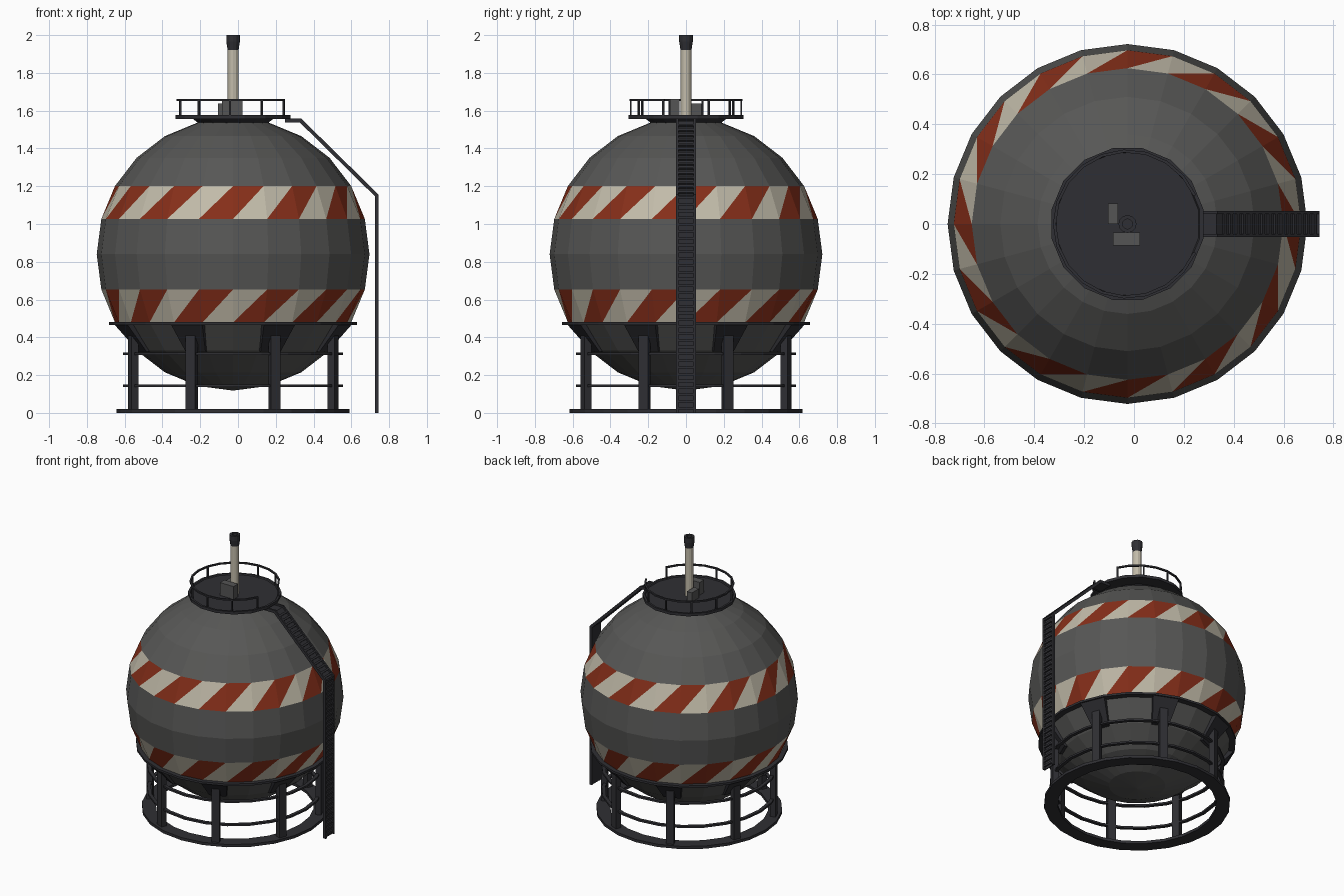
import bpy, bmesh, math
from mathutils import Vector, Matrix

if "Cube" in bpy.data.objects:
    bpy.data.objects.remove(bpy.data.objects["Cube"])

CX = -0.026  # tank axis


def material(name, rgb):
    m = bpy.data.materials.new(name)
    m.diffuse_color = (*rgb, 1)
    m.use_nodes = True
    m.node_tree.nodes["Principled BSDF"].inputs["Base Color"].default_value = m.diffuse_color
    return m


GREY = material("tank_grey", (0.095, 0.095, 0.092))
DARK = material("dark_steel", (0.028, 0.028, 0.033))
BOX = material("box_grey", (0.09, 0.09, 0.09))
RED = material("stripe_red", (0.24, 0.028, 0.01))
CREAM = material("stripe_cream", (0.54, 0.5, 0.4))


def finish(name, bm, mats):
    bmesh.ops.remove_doubles(bm, verts=bm.verts, dist=1e-5)
    bmesh.ops.recalc_face_normals(bm, faces=bm.faces)
    me = bpy.data.meshes.new(name)
    bm.to_mesh(me)
    bm.free()
    for m in mats:
        me.materials.append(m)
    ob = bpy.data.objects.new(name, me)
    bpy.context.collection.objects.link(ob)
    return ob


def lathe(name, profile, n, mat, start=0.0, sweep=360.0):
    """Turn a closed (r, z) profile about the tank axis, fully or as an arc."""
    bm = bmesh.new()
    full = sweep >= 360
    rows = []
    for i in range(n if full else n + 1):
        a = math.radians(start + sweep * i / n)
        rows.append([bm.verts.new((CX + r * math.cos(a), r * math.sin(a), z)) for r, z in profile])
    m = len(profile)
    for i in range(n):
        p, q = rows[i], rows[(i + 1) % len(rows)]
        for j in range(m):
            k = (j + 1) % m
            if profile[j][0] or profile[k][0]:
                bm.faces.new((p[j], q[j], q[k], p[k]))
    if not full:
        bm.faces.new(rows[0])
        bm.faces.new(rows[-1])
    bmesh.ops.dissolve_degenerate(bm, dist=1e-6, edges=bm.edges)
    return finish(name, bm, [mat])


def ring(name, r0, r1, z0, z1, n=24, mat=DARK, **kw):
    return lathe(name, [(r0, z0), (r1, z0), (r1, z1), (r0, z1)], n, mat, **kw)


def box(name, lo, hi, mat, matrix=None):
    bm = bmesh.new()
    bmesh.ops.create_cube(bm, size=1)
    lo, hi = Vector(lo), Vector(hi)
    for v in bm.verts:
        v.co = Vector(lo[i] + (hi[i] - lo[i]) * (v.co[i] + 0.5) for i in range(3))
    if matrix:
        bm.transform(matrix)
    return finish(name, bm, [mat])


def spin(deg):
    return Matrix.Translation((CX, 0, 0)) @ Matrix.Rotation(math.radians(deg), 4, 'Z')


# Spherical tank: 24 x 12 facets, two bands split into slanted stripes
R, ZC, N = 0.722, 0.84, 24
bm = bmesh.new()
grid = []
for j in range(13):
    lat = math.radians(-90 + 15 * j)
    rr = R * math.cos(lat) if 0 < j < 12 else 0
    grid.append([bm.verts.new((CX + rr * math.cos(math.radians(15 * k - 90)),
                               rr * math.sin(math.radians(15 * k - 90)),
                               ZC + R * math.sin(lat))) for k in range(N)])
for j in range(12):
    for k in range(N):
        k2 = (k + 1) % N
        a, b, c, d = grid[j][k], grid[j][k2], grid[j + 1][k2], grid[j + 1][k]
        if j in (4, 7):
            odd = (k + (j == 4)) % 2
            bm.faces.new((a, c, d)).material_index = 2 if odd else 1
            bm.faces.new((a, b, c)).material_index = 1 if odd else 2
        elif j == 0:
            bm.faces.new((a, c, d))
        elif j == 11:
            bm.faces.new((a, b, d))
        else:
            bm.faces.new((a, b, c, d))
finish("tank", bm, [GREY, RED, CREAM])

# Base rings and hoops
ring("foot_ring", 0.525, 0.617, 0.0, 0.02)
ring("lower_hoop", 0.558, 0.582, 0.137, 0.15)
ring("upper_hoop", 0.558, 0.582, 0.307, 0.32)
ring("support_ring", 0.595, 0.656, 0.465, 0.48)

# Eight legs, each with a flared pad against the tank
for i in range(8):
    m = spin(22.5 + 45 * i)
    box(f"leg_{i}", (0.553, -0.027, 0.005), (0.592, 0.027, 0.41), DARK, m)
    bm = bmesh.new()
    quads = []
    for r, z, w in ((0.52, 0.325, 0.057), (0.645, 0.47, 0.09)):
        quads.append([bm.verts.new((r + dr, s * w, z))
                      for dr, s in ((0, -1), (0, 1), (-0.05, 1), (-0.05, -1))])
    for k in range(4):
        bm.faces.new((quads[0][k], quads[0][(k + 1) % 4], quads[1][(k + 1) % 4], quads[1][k]))
    bm.faces.new(quads[0])
    bm.faces.new(quads[1])
    bm.transform(m)
    finish(f"leg_pad_{i}", bm, [DARK])

# Top platform with collar and raised rim
lathe("collar", [(0, 1.52), (0.175, 1.525), (0.222, 1.56), (0, 1.56)], 16, DARK, start=11.25)
lathe("platform", [(0, 1.557), (0.31, 1.557), (0.31, 1.577), (0.295, 1.577), (0.29, 1.57), (0, 1.57)],
      16, DARK, start=11.25)

# Guard rail, open towards the ladder
ring("guard_rail", 0.287, 0.299, 1.65, 1.661, n=18, start=23, sweep=314)
for i in range(10):
    box(f"rail_post_{i}", (0.288, -0.005, 1.565), (0.298, 0.005, 1.655), DARK,
        spin(24 + 312 * i / 9))

# Vent stack and equipment boxes
lathe("vent_pipe", [(0, 1.56), (0.029, 1.56), (0.029, 1.95), (0, 1.95)], 12, CREAM)
lathe("vent_cap", [(0, 1.915), (0.028, 1.915), (0.036, 1.965), (0.036, 2.0), (0.02, 2.0),
                   (0.02, 1.97), (0, 1.97)], 12, DARK)
box("large_box", (-0.085, -0.086, 1.56), (0.025, -0.035, 1.663), BOX)
box("small_box", (-0.105, 0.0, 1.56), (-0.065, 0.082, 1.637), BOX)

# Ladder: backing plate, side rails and rungs along a bent path
PATH = [Vector(p) for p in ((0.745, 0), (0.745, 1.155), (0.335, 1.558), (0.25, 1.558))]


def strip(name, y0, y1, d0, d1):
    """Sweep a rectangle along PATH; d is depth behind the outer face."""
    bm = bmesh.new()
    rows = []
    for i, p in enumerate(PATH):
        dirs = [(PATH[k + 1] - PATH[k]).normalized() for k in (i - 1, i) if 0 <= k < len(PATH) - 1]
        ns = [Vector((-d.y, d.x)) for d in dirs]
        mid = sum(ns, Vector((0, 0))).normalized()
        mid /= mid.dot(ns[0])
        rows.append([bm.verts.new((p.x + mid.x * d, y, p.y + mid.y * d))
                     for y, d in ((y0, d0), (y1, d0), (y1, d1), (y0, d1))])
    for p, q in zip(rows, rows[1:]):
        for k in range(4):
            bm.faces.new((p[k], q[k], q[(k + 1) % 4], p[(k + 1) % 4]))
    bm.faces.new(rows[0])
    bm.faces.new(rows[-1])
    finish(name, bm, [DARK])


strip("ladder_back", -0.05, 0.05, 0.012, 0.018)
strip("ladder_rail_front", -0.052, -0.04, 0, 0.02)
strip("ladder_rail_back", 0.04, 0.052, 0, 0.02)
n = 0
for p, q in zip(PATH[:2], PATH[1:3]):
    d = (q - p).normalized()
    steps = int((q - p).length / 0.036)
    tilt = math.atan2(-d.x, d.y)
    for s in range(steps):
        c = p + d * (0.025 + 0.036 * s)
        m = Matrix.Translation((c.x, 0, c.y)) @ Matrix.Rotation(-tilt, 4, 'Y')
        box(f"rung_{n}", (-0.014, -0.042, -0.007), (-0.001, 0.042, 0.007), DARK, m)
        n += 1
